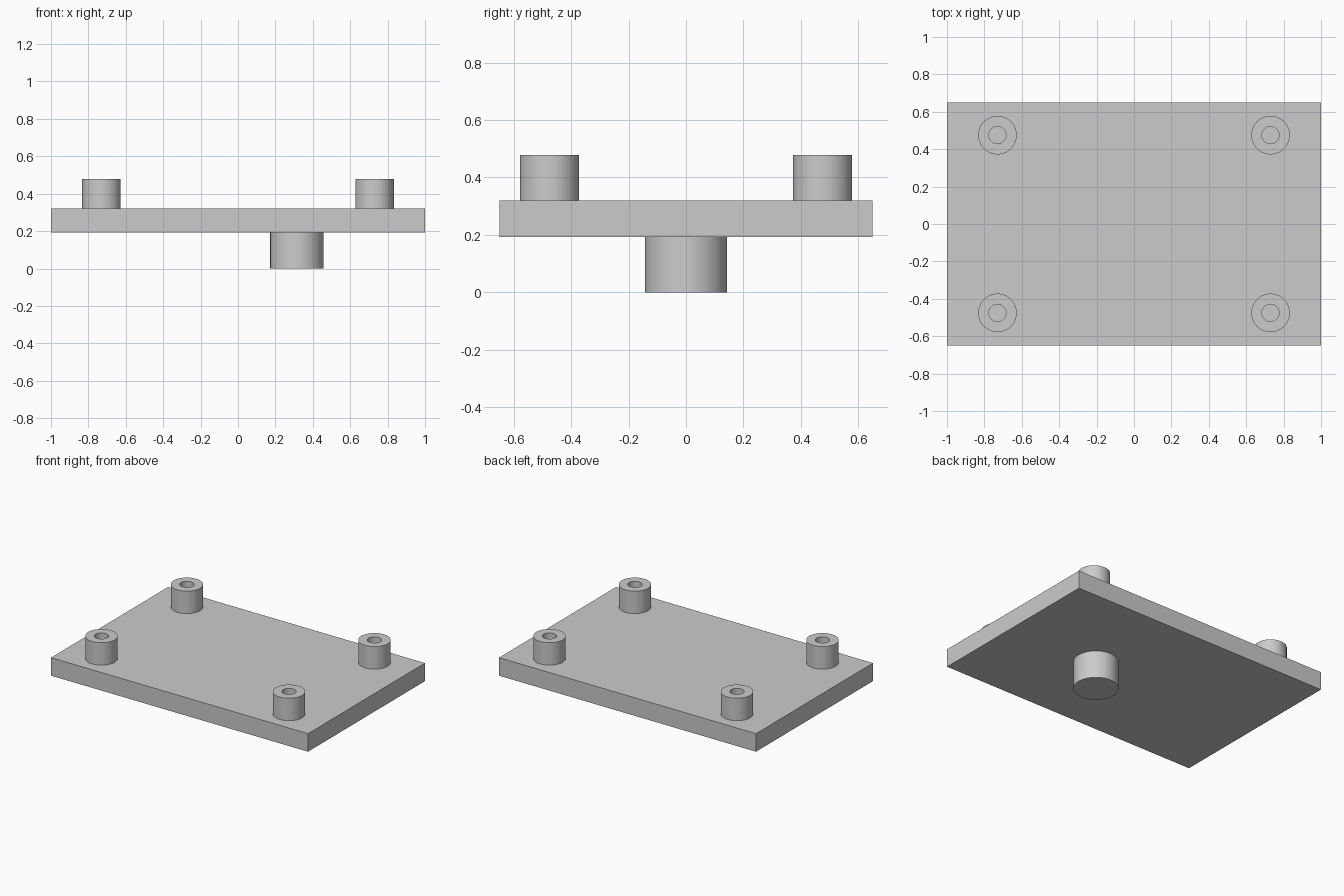
import bpy
import bmesh
import math
from mathutils import Vector

cube = bpy.data.objects.get("Cube")
if cube:
    bpy.data.objects.remove(cube, do_unlink=True)

PLATE_BOTTOM, PLATE_TOP = 0.193, 0.32
STANDOFF_TOP = 0.478

grey = bpy.data.materials.new("plain_grey")
grey.use_nodes = True
colour = (0.6, 0.6, 0.6, 1)
grey.diffuse_color = colour
grey.node_tree.nodes["Principled BSDF"].inputs["Base Color"].default_value = colour


def finish(name, bm, location):
    bmesh.ops.recalc_face_normals(bm, faces=bm.faces)
    mesh = bpy.data.meshes.new(name)
    bm.to_mesh(mesh)
    bm.free()
    mesh.materials.append(grey)
    obj = bpy.data.objects.new(name, mesh)
    obj.location = location
    bpy.context.collection.objects.link(obj)
    return obj


def lathe(name, profile, location, steps=64):
    """Turn a closed (radius, height) profile around the z axis."""
    bm = bmesh.new()
    verts = [bm.verts.new((r, 0, z)) for r, z in profile]
    edges = [bm.edges.new((a, b)) for a, b in zip(verts, verts[1:] + verts[:1])]
    bmesh.ops.spin(bm, geom=verts + edges, cent=(0, 0, 0), axis=(0, 0, 1),
                   angle=math.tau, steps=steps, use_duplicate=False)
    bmesh.ops.remove_doubles(bm, verts=bm.verts, dist=0.0001)
    obj = finish(name, bm, location)
    bpy.ops.object.select_all(action='DESELECT')
    obj.select_set(True)
    bpy.context.view_layer.objects.active = obj
    bpy.ops.object.shade_smooth_by_angle(angle=math.radians(30))
    return obj


# Base plate
bm = bmesh.new()
bmesh.ops.create_cube(bm, size=1)
bmesh.ops.scale(bm, verts=bm.verts, vec=Vector((2, 1.3, PLATE_TOP - PLATE_BOTTOM)))
finish("base_plate", bm, (0, 0, (PLATE_TOP + PLATE_BOTTOM) / 2))

# Hollow standoffs at the four corners
height = STANDOFF_TOP - PLATE_TOP
tube = [(0.103, 0), (0.103, height), (0.046, height), (0.046, 0)]
for side, sx in (("left", 1), ("right", -1)):
    for end, sy in (("front", -1), ("back", 1)):
        lathe(f"standoff_{end}_{side}", tube, (sx * 0.73, sy * 0.475, PLATE_TOP))

# Solid peg under the plate, off centre
peg = [(0, 0), (0.143, 0), (0.143, PLATE_BOTTOM), (0, PLATE_BOTTOM)]
lathe("bottom_peg", peg, (0.315, 0, 0))
